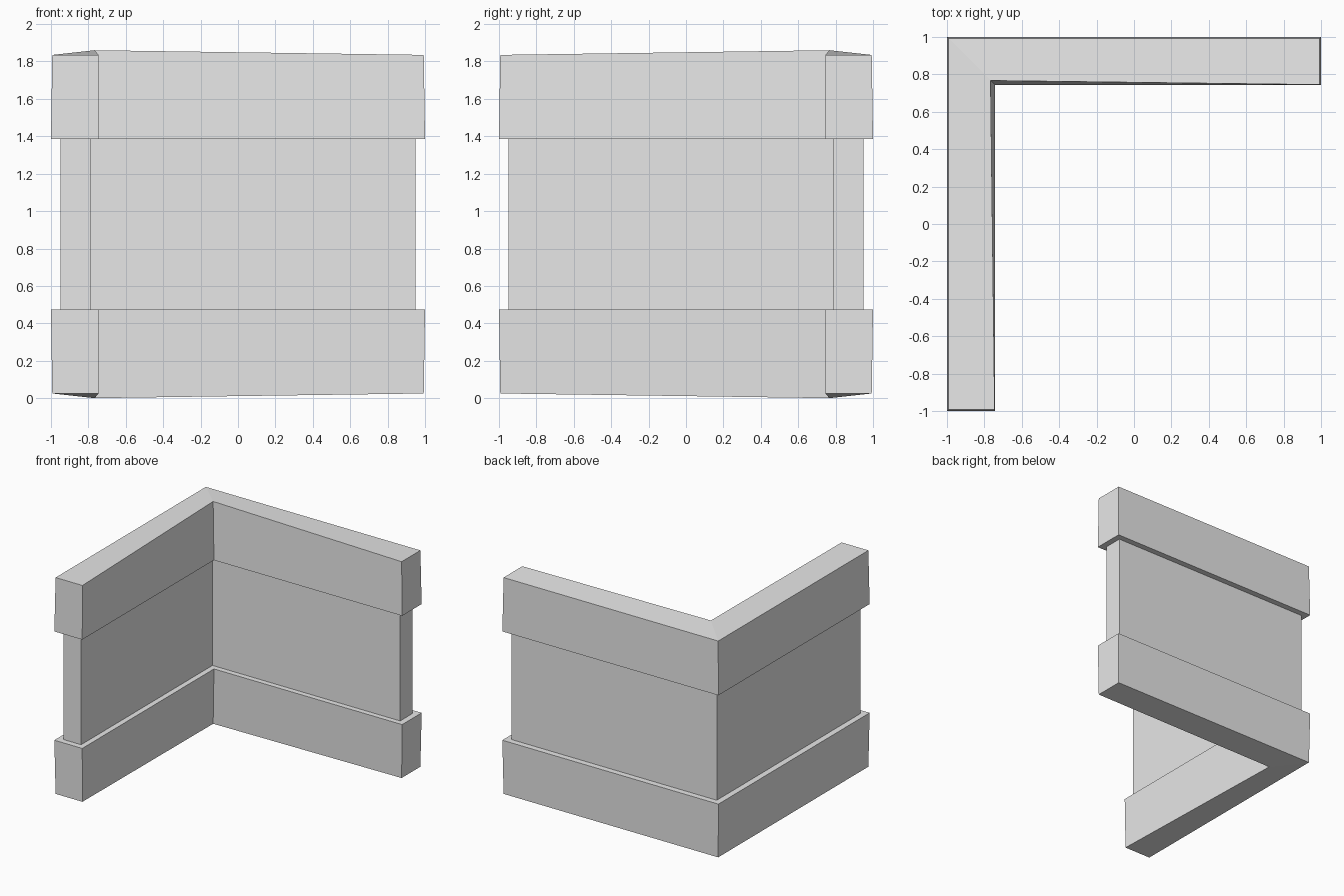
import bpy
import bmesh

cube = bpy.data.objects.get("Cube")
if cube:
    bpy.data.objects.remove(cube, do_unlink=True)

grey = bpy.data.materials.new("light grey")
grey.use_nodes = True
grey.diffuse_color = (0.8, 0.8, 0.8, 1)
grey.node_tree.nodes["Principled BSDF"].inputs["Base Color"].default_value = (0.8, 0.8, 0.8, 1)

MID = 0.93  # half of the wall height


def l_ring(bm, z, outer, inner, corner=None, corner_z=None):
    """L-shaped outline: outer reach, inner face offset, optional shifted inner corner."""
    corner = inner if corner is None else corner
    corner_z = z if corner_z is None else corner_z
    points = [(-outer, outer, z), (-outer, -outer, z), (-inner, -outer, z),
              (-corner, corner, corner_z), (outer, inner, z), (outer, outer, z)]
    return [bm.verts.new(p) for p in points]


def cap(bm, ring):
    """Two arms meeting at the mitre line."""
    bm.faces.new(ring[:4])
    bm.faces.new([ring[0], ring[3], ring[4], ring[5]])


# Corner wall: base band, recessed panel and upper band in one stack of outlines
bm = bmesh.new()
rings = []
for side in (-1, 1):
    band_end = l_ring(bm, MID + side * 0.905, 0.993, 0.745, 0.767, MID + side * 0.93)
    band_edge = l_ring(bm, MID + side * 0.455, 1.0, 0.742)
    panel_edge = l_ring(bm, MID + side * 0.455, 0.95, 0.787)
    stack = [band_end, band_edge, panel_edge]
    rings += stack if side < 0 else stack[::-1]

for low, high in zip(rings, rings[1:]):
    for i in range(len(low)):
        j = (i + 1) % len(low)
        bm.faces.new([low[i], low[j], high[j], high[i]])
cap(bm, rings[0])
cap(bm, rings[-1])
bmesh.ops.recalc_face_normals(bm, faces=bm.faces)

mesh = bpy.data.meshes.new("corner_wall")
bm.to_mesh(mesh)
bm.free()
mesh.materials.append(grey)
wall = bpy.data.objects.new("corner_wall", mesh)
bpy.context.collection.objects.link(wall)
